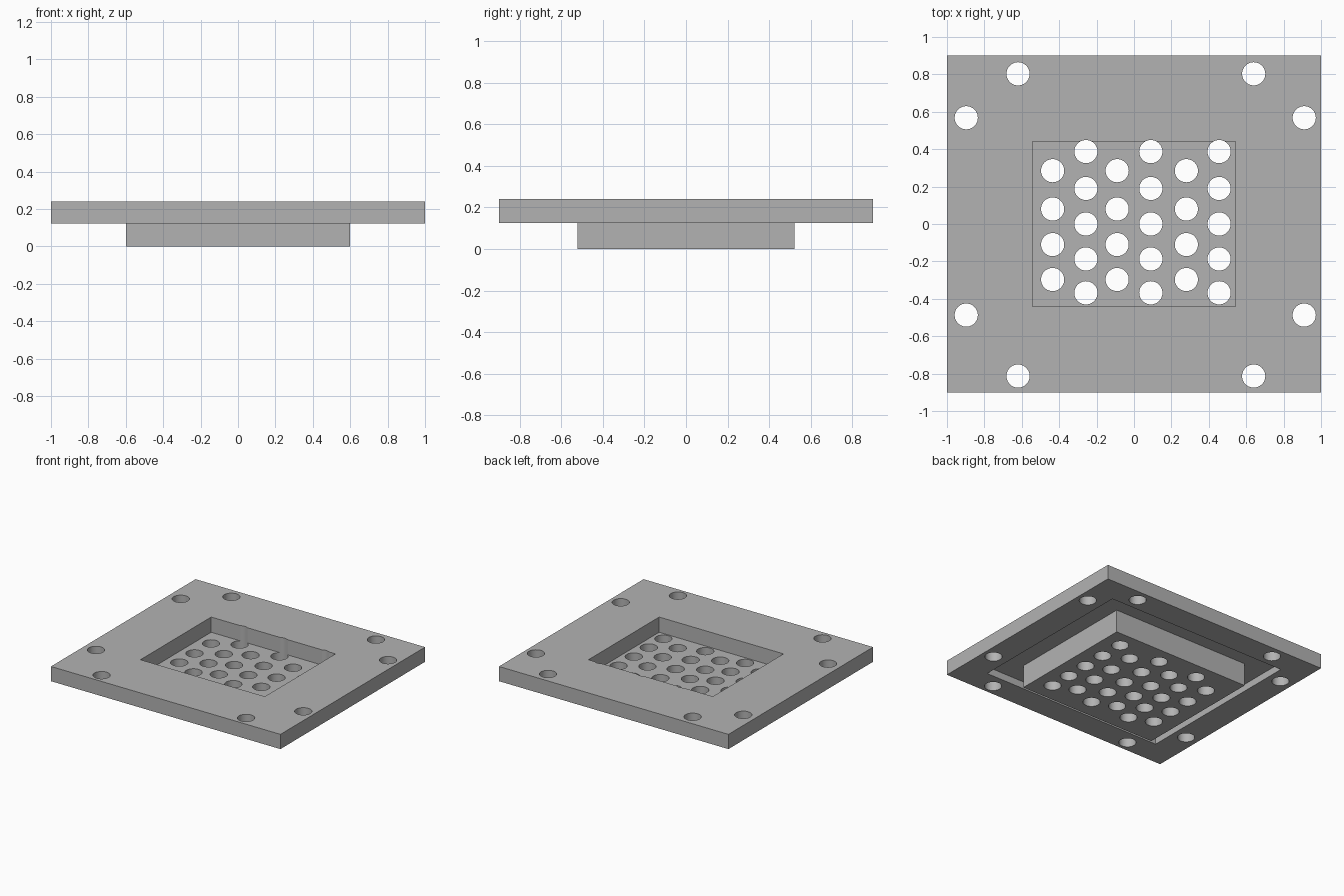
import bpy
import bmesh
from mathutils import Matrix, Vector

old = bpy.data.objects.get("Cube")
if old:
    bpy.data.objects.remove(old, do_unlink=True)

# Single plain material
grey = bpy.data.materials.new("machined_grey")
grey.use_nodes = True
colour = (0.45, 0.45, 0.45, 1)
grey.diffuse_color = colour
grey.node_tree.nodes["Principled BSDF"].inputs["Base Color"].default_value = colour


def make_object(name, bm):
    mesh = bpy.data.meshes.new(name)
    bm.to_mesh(mesh)
    bm.free()
    mesh.materials.append(grey)
    obj = bpy.data.objects.new(name, mesh)
    bpy.context.collection.objects.link(obj)
    return obj


def box(name, half_x, half_y, z0, z1):
    bm = bmesh.new()
    size = Vector((2 * half_x, 2 * half_y, z1 - z0))
    place = Matrix.Translation((0, 0, (z0 + z1) / 2)) @ Matrix.Diagonal(size).to_4x4()
    bmesh.ops.create_cube(bm, size=1, matrix=place)
    return make_object(name, bm)


def drills(name, centres, radius=0.062):
    bm = bmesh.new()
    for x, y in centres:
        bmesh.ops.create_cone(bm, cap_ends=True, segments=40, radius1=radius,
                              radius2=radius, depth=1, matrix=Matrix.Translation((x, y, 0.1)))
    return make_object(name, bm)


def combine(target, tool, operation):
    tool.hide_render = True
    bpy.context.view_layer.objects.active = target
    mod = target.modifiers.new(tool.name, "BOOLEAN")
    mod.operation = operation
    mod.solver = "EXACT"
    mod.object = tool
    bpy.ops.object.modifier_apply(modifier=mod.name)
    bpy.data.objects.remove(tool, do_unlink=True)


# Plate with a recess around the raised base underneath
plate = box("perforated_flange_plate", 1, 0.9, 0.124, 0.24)
combine(plate, box("underside_recess", 0.79, 0.70, 0, 0.18), "DIFFERENCE")
combine(plate, box("lower_base", 0.6, 0.522, 0, 0.21), "UNION")

# Open pocket in the top
combine(plate, box("top_pocket", 0.542, 0.44, 0.12, 0.5), "DIFFERENCE")

# Staggered holes through the pocket floor
short_rows = (0.285, 0.08, -0.11, -0.297)
long_rows = (0.387, 0.19, 0, -0.187, -0.368)
columns = (-0.435, -0.257, -0.09, 0.09, 0.28, 0.455)
centres = [(x, y) for i, x in enumerate(columns)
           for y in (long_rows if i % 2 else short_rows)]

# Bolt holes around the rim
centres += [(x, y) for x in (-0.62, 0.64) for y in (0.803, -0.813)]
centres += [(x, y) for x in (-0.897, 0.91) for y in (0.568, -0.487)]
combine(plate, drills("hole_drills", centres), "DIFFERENCE")

# Smooth hole walls, crisp edges
bpy.ops.object.select_all(action="DESELECT")
plate.select_set(True)
bpy.context.view_layer.objects.active = plate
bpy.ops.object.shade_smooth_by_angle()
